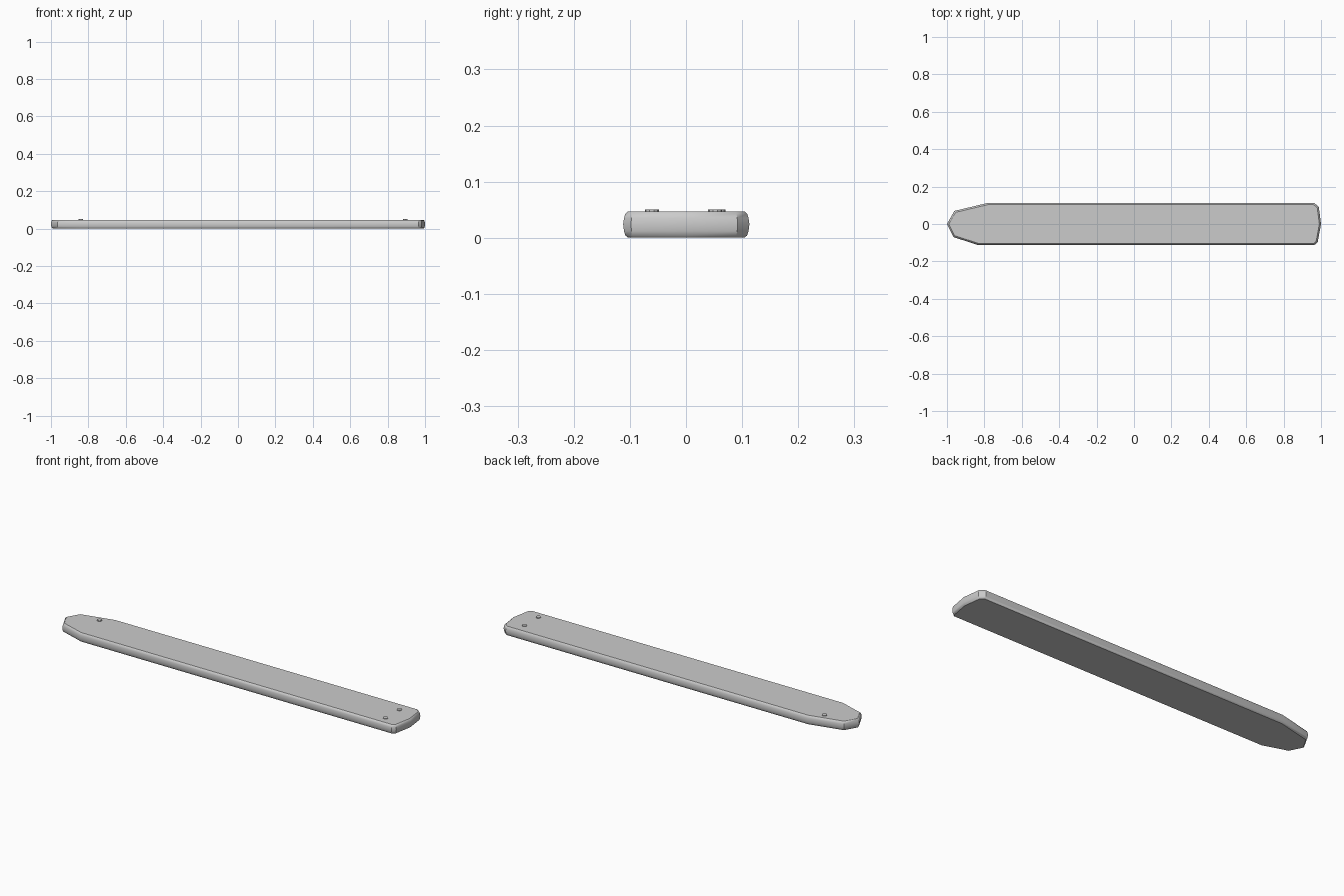
import bpy, bmesh
from mathutils import Vector

if "Cube" in bpy.data.objects:
    bpy.data.objects.remove(bpy.data.objects["Cube"])

# plank outline, counter-clockwise from the pointed end
OUTLINE = [(-1.0, 0.0), (-0.965, -0.07), (-0.835, -0.112), (0.965, -0.112),
           (0.982, -0.098), (1.0, 0.0), (0.988, 0.092), (0.962, 0.113),
           (-0.78, 0.113), (-0.96, 0.07)]
# edge profile: inset from outline, height
PROFILE = [(0.009, 0.0), (0.004, 0.004), (0.0015, 0.012), (0.0, 0.024),
           (0.0015, 0.035), (0.004, 0.043), (0.009, 0.047)]


def inset(points, d):
    result = []
    for i, p in enumerate(points):
        a, b, c = Vector(points[i - 1]), Vector(p), Vector(points[(i + 1) % len(points)])
        e1, e2 = (b - a).normalized(), (c - b).normalized()
        n1, n2 = Vector((-e1.y, e1.x)), Vector((-e2.y, e2.x))
        result.append(b + (n1 + n2) * d / (1 + n1.dot(n2)))
    return result


# plank body with rounded edges
bm = bmesh.new()
rings = [[bm.verts.new((p.x, p.y, z)) for p in inset(OUTLINE, d)] for d, z in PROFILE]
n = len(OUTLINE)
for low, high in zip(rings, rings[1:]):
    for i in range(n):
        j = (i + 1) % n
        bm.faces.new((low[i], low[j], high[j], high[i]))
bm.faces.new(rings[-1])
bm.faces.new(rings[0][::-1])
mesh = bpy.data.meshes.new("plank")
bm.to_mesh(mesh)
bm.free()
plank = bpy.data.objects.new("plank", mesh)
bpy.context.collection.objects.link(plank)
bpy.context.view_layer.objects.active = plank
plank.select_set(True)
bpy.ops.object.shade_smooth_by_angle(angle=0.6)

# nail heads
for i, (x, y) in enumerate([(-0.84, 0.058), (0.895, 0.052), (0.895, -0.061)]):
    bpy.ops.mesh.primitive_cylinder_add(vertices=10, radius=0.0125, depth=0.01,
                                        location=(x, y, 0.0455))
    nail = bpy.context.object
    nail.name = f"nail_head_{i + 1}"
    bpy.ops.object.shade_smooth_by_angle(angle=0.6)
